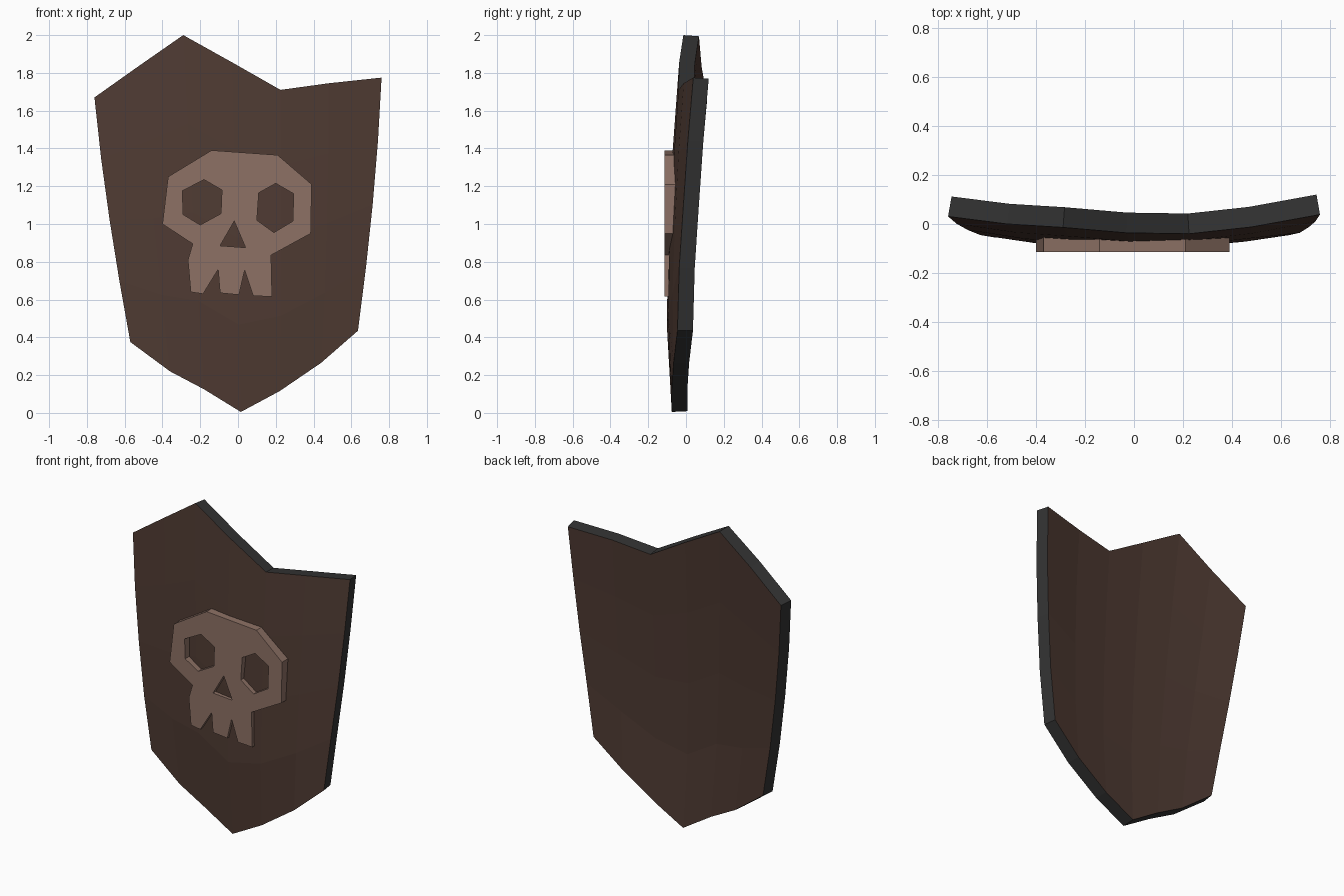
import bpy, bmesh
from math import radians

if "Cube" in bpy.data.objects:
    bpy.data.objects.remove(bpy.data.objects["Cube"])


def material(name, rgb):
    """Flat colour from sRGB 0-255 values."""
    lin = [((c / 255 + 0.055) / 1.055) ** 2.4 for c in rgb]
    m = bpy.data.materials.new(name)
    m.diffuse_color = (*lin, 1)
    m.use_nodes = True
    m.node_tree.nodes["Principled BSDF"].inputs["Base Color"].default_value = m.diffuse_color
    return m


wood = material("dark brown wood", (78, 58, 50))
iron = material("charcoal rim", (51, 51, 51))
bone = material("light brown emblem", (141, 113, 101))

# Shield board: seven columns run from the jagged top edge to the pointed bottom
top = [(-.76, 1.67), (-.52, 1.84), (-.29, 2.0), (-.03, 1.855), (.225, 1.71), (.48, 1.745), (.76, 1.775)]
bottom = [(-.57, .375), (-.36, .22), (-.18, .125), (.015, .005), (.22, .115), (.44, .265), (.635, .435)]
ridge = [(0, -.075), (.4, -.102), (.8, -.1), (1.4, -.07), (1.71, -.047), (2.01, -.025)]
ROWS = 4


def front_y(x, z):
    """Depth of the curved front: centre line along z plus a bow across x."""
    for (z0, y0), (z1, y1) in zip(ridge, ridge[1:]):
        if z <= z1:
            break
    return y0 + (y1 - y0) * (z - z0) / (z1 - z0) + .14 * x * x


bm = bmesh.new()
grid = []
for r in range(ROWS + 1):
    t = r / ROWS
    row = []
    for (xt, zt), (xb, zb) in zip(top, bottom):
        x = (xt + (xb - xt) * t) * (1 + .09 * t * (1 - t))
        z = zt + (zb - zt) * t
        row.append(bm.verts.new((x, front_y(x, z), z)))
    grid.append(row)
for a, b in zip(grid, grid[1:]):
    for i in range(6):
        bm.faces.new((a[i], b[i], b[i + 1], a[i + 1]))
mesh = bpy.data.meshes.new("shield_board")
bm.to_mesh(mesh)
bm.free()
mesh.materials.append(wood)
mesh.materials.append(iron)
board = bpy.data.objects.new("shield_board", mesh)
bpy.context.collection.objects.link(board)
solid = board.modifiers.new("thickness", 'SOLIDIFY')
solid.thickness = .083
solid.offset = -1
solid.material_offset_rim = 1

# Skull emblem: flat plate with eye and nose holes, sunk into the board
outlines = [
    [(-.37, 1.25), (-.14, 1.39), (.21, 1.365), (.39, 1.21), (.385, .95), (.175, .835),
     (.18, .615), (.08, .62), (.035, .755), (.005, .625), (-.095, .635), (-.105, .76),
     (-.185, .63), (-.25, .64), (-.265, .81), (-.24, .895), (-.40, 1.0)],
    [(-.295, 1.175), (-.18, 1.235), (-.085, 1.18), (-.09, 1.055), (-.2, .995), (-.29, 1.05)],
    [(.11, 1.165), (.2, 1.215), (.295, 1.16), (.29, 1.015), (.19, .955), (.1, 1.02)],
    [(-.02, 1.015), (-.095, .885), (.04, .875)],
]
curve = bpy.data.curves.new("skull_outline", 'CURVE')
curve.dimensions = '2D'
curve.fill_mode = 'BOTH'
curve.extrude = .0325
for pts in outlines:
    s = curve.splines.new('POLY')
    s.points.add(len(pts) - 1)
    for p, (x, z) in zip(s.points, pts):
        p.co = (x, z, 0, 1)
    s.use_cyclic_u = True
temp = bpy.data.objects.new("skull_outline", curve)
bpy.context.collection.objects.link(temp)
skull_mesh = bpy.data.meshes.new_from_object(temp.evaluated_get(bpy.context.evaluated_depsgraph_get()))
bpy.data.objects.remove(temp)
skull_mesh.materials.clear()
skull_mesh.materials.append(bone)
for p in skull_mesh.polygons:
    p.use_smooth = False
    p.material_index = 0
skull = bpy.data.objects.new("skull_emblem", skull_mesh)
skull.rotation_euler.x = radians(90)
skull.location.y = -.0825
bpy.context.collection.objects.link(skull)
